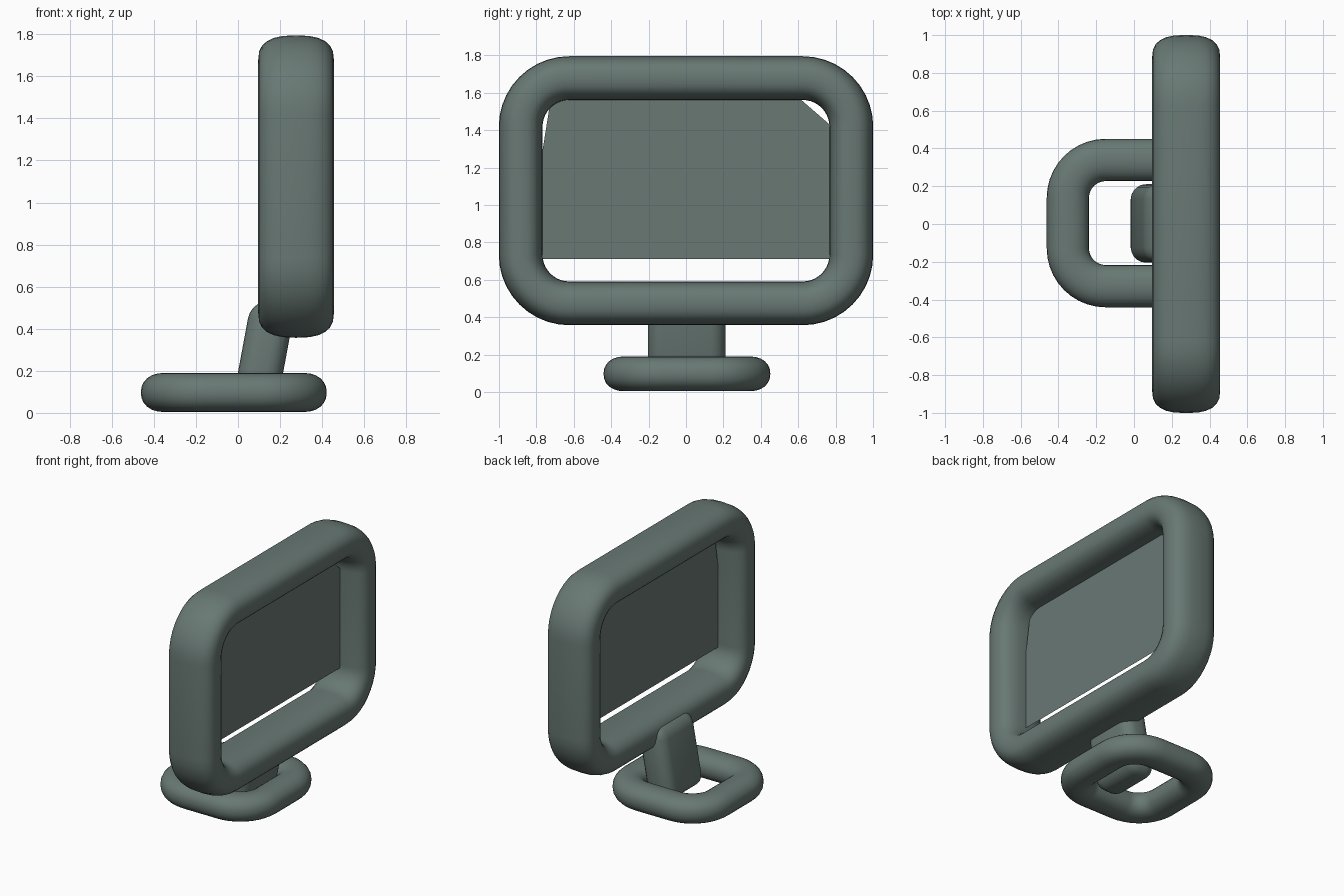
import bpy, bmesh, math
from mathutils import Matrix, Vector

cube = bpy.data.objects.get("Cube")
if cube:
    bpy.data.objects.remove(cube, do_unlink=True)

slate = bpy.data.materials.new("slate_green")
slate.use_nodes = True
COLOUR = (0.14, 0.19, 0.175, 1)
slate.diffuse_color = COLOUR
slate.node_tree.nodes["Principled BSDF"].inputs["Base Color"].default_value = COLOUR


def finish(name, bm, smooth=True):
    mesh = bpy.data.meshes.new(name)
    bmesh.ops.recalc_face_normals(bm, faces=bm.faces[:])
    bm.to_mesh(mesh)
    bm.free()
    mesh.materials.append(slate)
    for face in mesh.polygons:
        face.use_smooth = smooth
    obj = bpy.data.objects.new(name, mesh)
    bpy.context.collection.objects.link(obj)
    return obj


def signed_power(value, power):
    return math.copysign(abs(value) ** power, value)


def rounded_path(half_u, half_v, radius, steps):
    """Centreline of a rounded rectangle as (point, outward direction) pairs."""
    path = []
    for quarter, (su, sv) in enumerate([(1, 1), (-1, 1), (-1, -1), (1, -1)]):
        corner = Vector((su * (half_u - radius), sv * (half_v - radius)))
        for i in range(steps + 1):
            angle = (quarter + i / steps) * math.pi / 2
            out = Vector((math.cos(angle), math.sin(angle)))
            path.append((corner + out * radius, out))
    return path


def tube_ring(name, centre, axes, halves, radius, thick, depth, roundness):
    """Sweep a superellipse section around a rounded rectangle."""
    u, v, w = (Vector(a) for a in axes)
    sides, bm, rings = 24, bmesh.new(), []
    for point, out in rounded_path(*halves, radius, 10):
        ring = []
        for k in range(sides):
            a = math.tau * k / sides
            p = point + out * thick * signed_power(math.cos(a), 2 / roundness)
            h = depth * signed_power(math.sin(a), 2 / roundness)
            ring.append(bm.verts.new(Vector(centre) + u * p.x + v * p.y + w * h))
        rings.append(ring)
    for r, ring in enumerate(rings):
        after = rings[(r + 1) % len(rings)]
        for k in range(sides):
            n = (k + 1) % sides
            bm.faces.new((ring[k], ring[n], after[n], after[k]))
    return finish(name, bm)


X, Y, Z = (1, 0, 0), (0, 1, 0), (0, 0, 1)

# Upright screen surround and flat foot ring
tube_ring("screen_frame", (0.276, 0, 1.076), (Y, Z, X),
          (0.884, 0.602), 0.26, 0.117, 0.18, 2.6)
tube_ring("base_ring", (-0.02, 0.005, 0.097), (X, Y, Z),
          (0.33, 0.334), 0.2, 0.112, 0.093, 2.2)

# Thin screen sheet, with uneven trimmed upper corners
bm = bmesh.new()
outline = [(-0.86, 0.71), (0.86, 0.71), (0.86, 1.35), (0.56, 1.61), (-0.716, 1.61)]
bm.faces.new([bm.verts.new((0.28, y, z)) for y, z in outline])
finish("screen", bm, smooth=False)

# Leaning neck: a softened block sheared towards the screen
bm = bmesh.new()
bmesh.ops.create_cube(bm, size=1, matrix=Matrix.Diagonal((0.215, 0.415, 0.51, 1)))
bmesh.ops.bevel(bm, geom=bm.edges[:], offset=0.08, segments=5, profile=0.5,
                affect='EDGES', clamp_overlap=True)
for vert in bm.verts:
    vert.co.x += 0.185 * vert.co.z
bmesh.ops.translate(bm, verts=bm.verts[:], vec=(0.123, 0.003, 0.277))
finish("neck", bm)
